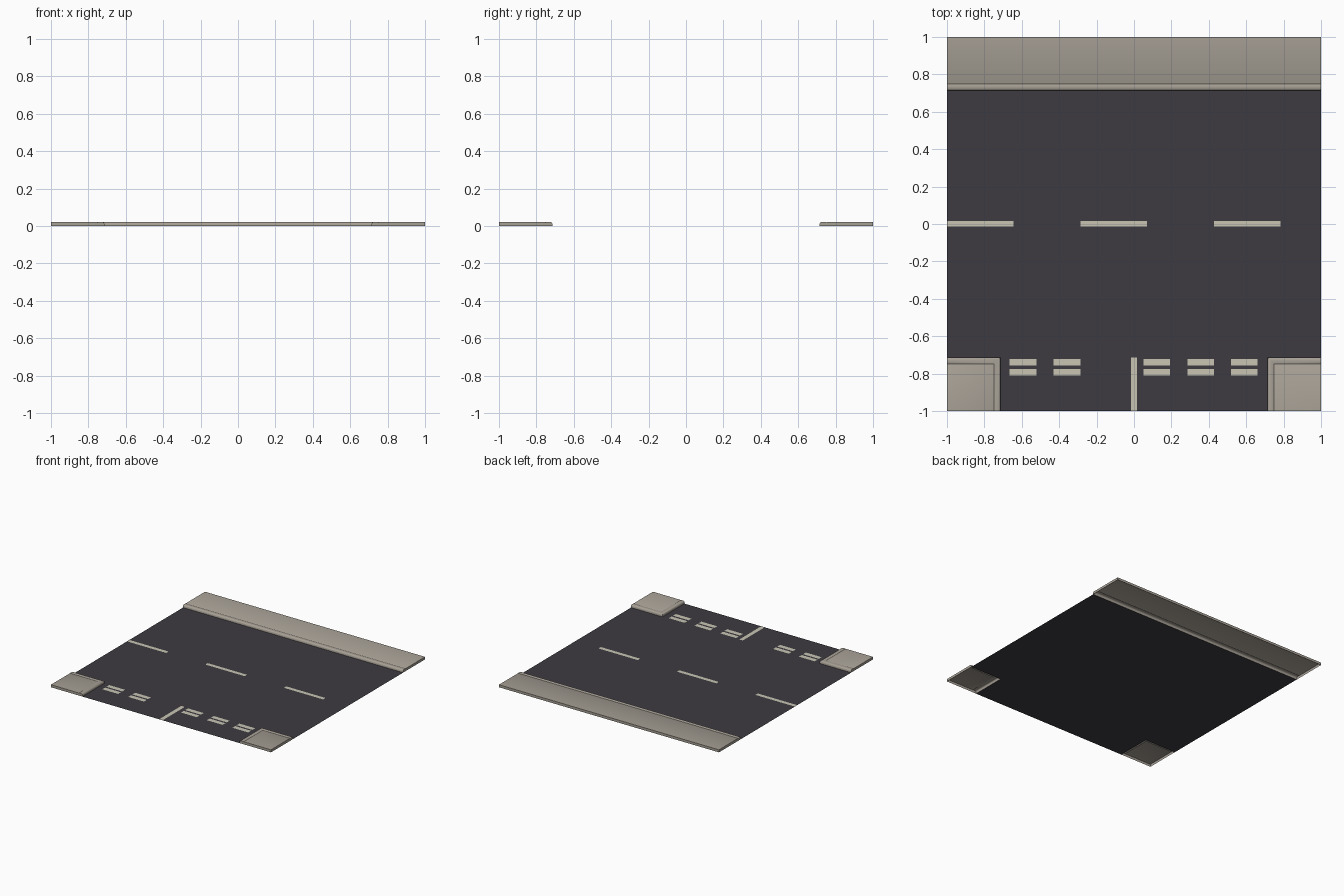
import bpy, bmesh

if "Cube" in bpy.data.objects:
    bpy.data.objects.remove(bpy.data.objects["Cube"])

def material(name, rgb):
    m = bpy.data.materials.new(name)
    m.diffuse_color = (*rgb, 1)
    m.use_nodes = True
    m.node_tree.nodes["Principled BSDF"].inputs["Base Color"].default_value = m.diffuse_color
    return m

ASPHALT = material("asphalt", (0.047, 0.044, 0.053))
CONCRETE = material("concrete", (0.39, 0.355, 0.305))
PAINT = material("road_paint", (0.58, 0.56, 0.456))

E = 0.714          # kerb face distance from the centre
W = 1 - E          # pavement width

def finish(name, bm, mat):
    me = bpy.data.meshes.new(name)
    bm.to_mesh(me)
    bm.free()
    me.materials.append(mat)
    ob = bpy.data.objects.new(name, me)
    bpy.context.collection.objects.link(ob)
    return ob

def flat(name, rects, z, mat):
    bm = bmesh.new()
    for x0, x1, y0, y1 in rects:
        bm.faces.new([bm.verts.new((x, y, z)) for x, y in
                      ((x0, y0), (x1, y0), (x1, y1), (x0, y1))])
    bmesh.ops.remove_doubles(bm, verts=bm.verts, dist=1e-5)
    return finish(name, bm, mat)

# kerb and pavement cross-section: distance from kerb face, height
PROFILE = [(0, 0), (0, 0.013), (0.003, 0.018), (0.008, 0.021), (0.016, 0.022),
           (0.032, 0.022), (0.035, 0.0195), (0.038, 0.021), (W, 0.021), (W, 0)]

def pavement(name, path):
    """Sweep the cross-section; path(d) gives the plan points at distance d."""
    bm = bmesh.new()
    rows = [[bm.verts.new((x, y, z)) for x, y in path(d)] for d, z in PROFILE]
    for a, b in zip(rows, rows[1:]):
        for i in range(len(a) - 1):
            bm.faces.new((a[i], a[i + 1], b[i + 1], b[i]))
    # end walls
    bm.faces.new([r[0] for r in rows])
    bm.faces.new([r[-1] for r in reversed(rows)])
    bmesh.ops.dissolve_degenerate(bm, dist=1e-5, edges=bm.edges)
    bmesh.ops.remove_doubles(bm, verts=bm.verts, dist=1e-5)
    bmesh.ops.recalc_face_normals(bm, faces=bm.faces)
    ob = finish(name, bm, CONCRETE)
    bpy.context.view_layer.objects.active = ob
    ob.select_set(True)
    bpy.ops.object.shade_smooth_by_angle(angle=0.7)
    ob.select_set(False)

# T-shaped road surface
flat("road_surface", [(-1, -E, -E, E), (-E, E, -E, E), (E, 1, -E, E), (-E, E, -1, -E)], 0, ASPHALT)

# pavements: one long strip and two corners
pavement("back_pavement", lambda d: [(-1, E + d), (1, E + d)])
for side, s in (("left", -1), ("right", 1)):
    pavement(side + "_corner_pavement",
             lambda d: [(s, -E - d), (s * (E + d), -E - d), (s * (E + d), -1)])

# painted markings
Z = 0.001
flat("centre_dashes", [(x, x + 0.357, -0.0145, 0.0165) for x in (-1, -0.287, 0.427)], Z, PAINT)
flat("side_road_line", [(-0.016, 0.016, -1, -E)], Z, PAINT)
flat("give_way_dashes", [(x, x + 0.143, y, y + 0.036)
     for x in (-0.665, -0.43, 0.05, 0.285, 0.518) for y in (-0.811, -0.757)], Z, PAINT)
